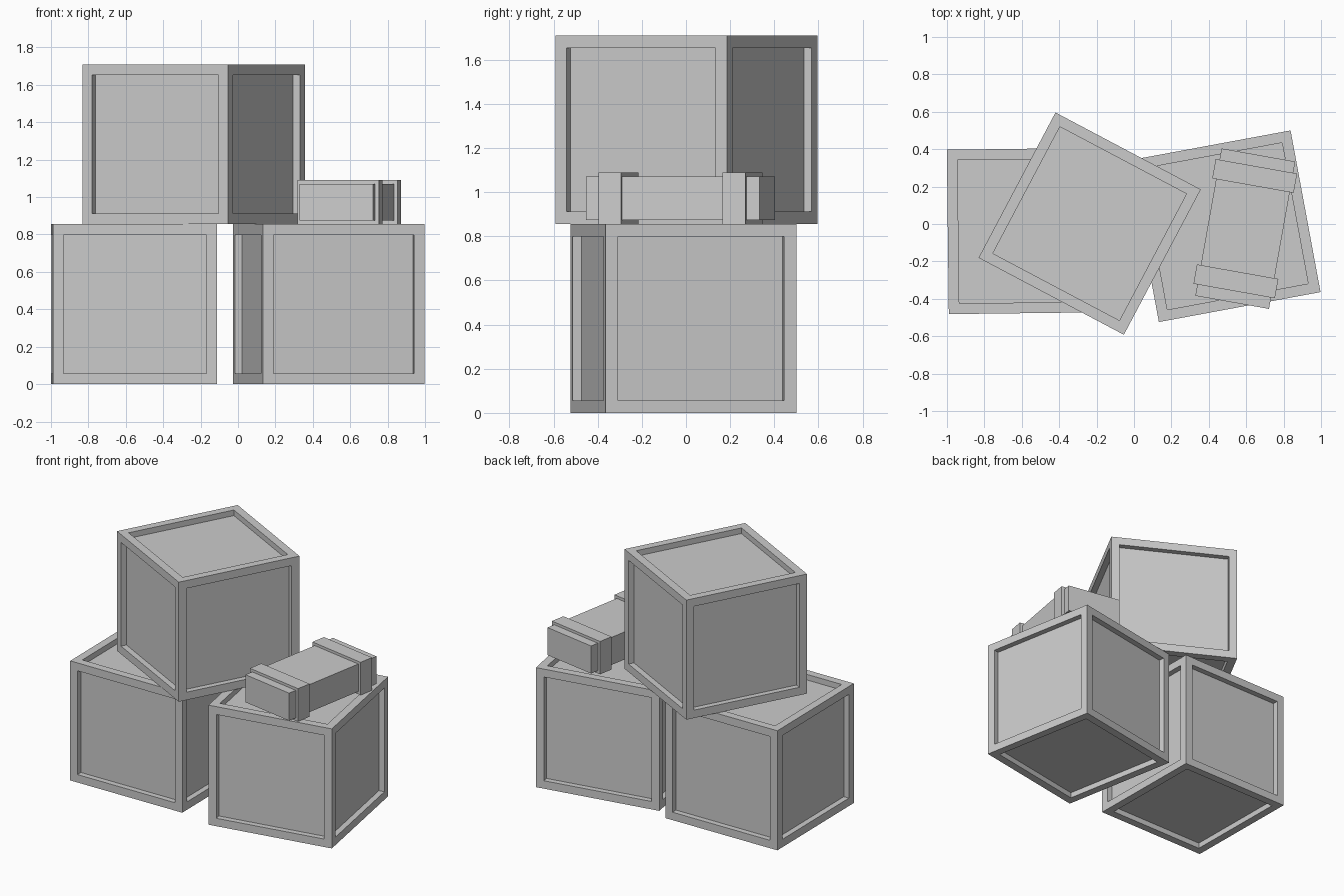
import bpy, bmesh
from math import radians
from mathutils import Matrix, Vector

if "Cube" in bpy.data.objects:
    bpy.data.objects.remove(bpy.data.objects["Cube"])


def finish(bm, name, loc, angle):
    bmesh.ops.recalc_face_normals(bm, faces=bm.faces)
    mesh = bpy.data.meshes.new(name)
    bm.to_mesh(mesh)
    bm.free()
    obj = bpy.data.objects.new(name, mesh)
    obj.location = loc
    obj.rotation_euler.z = radians(angle)
    bpy.context.collection.objects.link(obj)
    return obj


def add_box(bm, size, center=(0, 0, 0)):
    m = Matrix.Translation(Vector(center)) @ Matrix.Diagonal((*size, 1))
    bmesh.ops.create_cube(bm, size=1, matrix=m)


W, H = 0.879, 0.855          # crate width and height
RIM, DEPTH = 0.08, 0.04      # frame width and panel recess


# Crate: a box with a recessed panel on each of its six sides
def crate(name, x, y, z, angle):
    bm = bmesh.new()
    add_box(bm, (W, W, H))
    panels = bm.faces[:]
    bmesh.ops.inset_individual(bm, faces=panels, thickness=RIM)
    bmesh.ops.inset_individual(bm, faces=panels, thickness=0, depth=-DEPTH)
    finish(bm, name, (x, y, z + H / 2), angle)


crate("left_crate", -0.556, -0.037, 0, 0.7)
crate("right_crate", 0.485, -0.012, 0, 10.5)
crate("top_crate", -0.237, 0.002, H, -27.9)

# Small long box lying on the right crate, with two straps around it
case_loc, case_angle = (0.595, -0.025, H + 0.1175), -10.1
bm = bmesh.new()
add_box(bm, (0.40, 0.80, 0.197))
finish(bm, "small_box", case_loc, case_angle)

for name, side in (("front_strap", -1), ("back_strap", 1)):
    bm = bmesh.new()
    add_box(bm, (0.442, 0.105, 0.235), (0, side * 0.286, 0))
    finish(bm, name, case_loc, case_angle)
